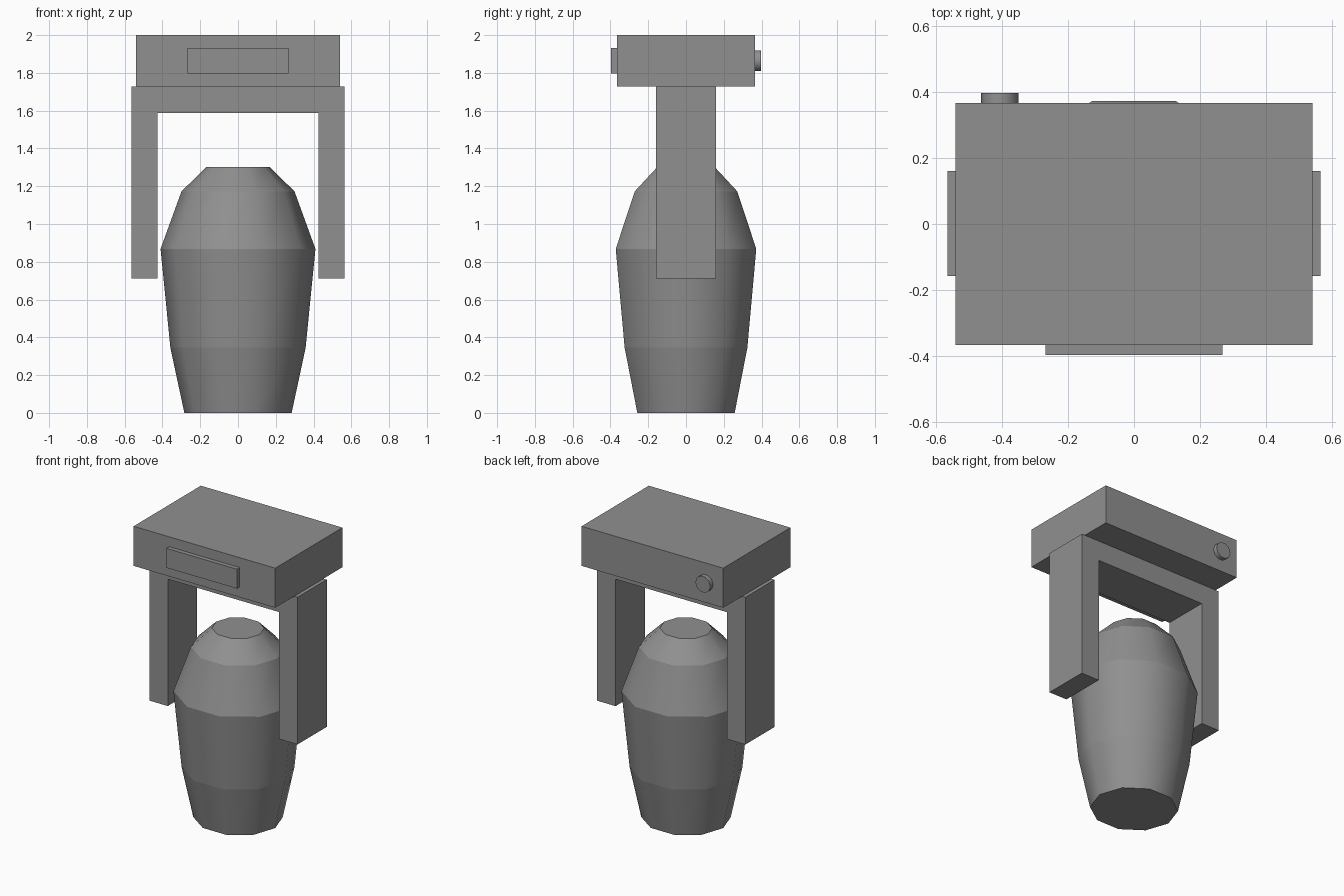
import bpy, bmesh
from math import cos, sin, pi, radians

if "Cube" in bpy.data.objects:
    bpy.data.objects.remove(bpy.data.objects["Cube"])

dark_grey = bpy.data.materials.new("dark_grey")
dark_grey.diffuse_color = (0.28, 0.28, 0.28, 1)
dark_grey.use_nodes = True
dark_grey.node_tree.nodes["Principled BSDF"].inputs["Base Color"].default_value = dark_grey.diffuse_color


def add_object(name, bm):
    bmesh.ops.recalc_face_normals(bm, faces=bm.faces)
    mesh = bpy.data.meshes.new(name)
    bm.to_mesh(mesh)
    bm.free()
    mesh.materials.append(dark_grey)
    obj = bpy.data.objects.new(name, mesh)
    bpy.context.collection.objects.link(obj)
    return obj


def smooth(obj, angle):
    bpy.ops.object.select_all(action='DESELECT')
    obj.select_set(True)
    bpy.context.view_layer.objects.active = obj
    bpy.ops.object.shade_smooth_by_angle(angle=radians(angle), keep_sharp_edges=True)


def box(name, lo, hi):
    bm = bmesh.new()
    bmesh.ops.create_cube(bm, size=1)
    for v in bm.verts:
        v.co = [(a + b) / 2 + c * (b - a) for a, b, c in zip(lo, hi, v.co)]
    return add_object(name, bm)


def extrude_y(name, outline, y0, y1):
    """Extrude an (x, z) outline from y0 to y1."""
    bm = bmesh.new()
    face = bm.faces.new([bm.verts.new((x, y0, z)) for x, z in outline])
    new = bmesh.ops.extrude_face_region(bm, geom=[face])["geom"]
    verts = [g for g in new if isinstance(g, bmesh.types.BMVert)]
    bmesh.ops.translate(bm, verts=verts, vec=(0, y1 - y0, 0))
    return add_object(name, bm)


def ring(radius, sides=10):
    return [(radius * cos(2 * pi * i / sides), radius * sin(2 * pi * i / sides))
            for i in range(sides)]


# Lamp head: slightly flattened ten-sided barrel, creased at every ring
profile = [(0.284, 0), (0.358, 0.345), (0.41, 0.868), (0.299, 1.173), (0.166, 1.303)]
bm = bmesh.new()
rings = [[bm.verts.new((x, y * 0.954, z)) for x, y in ring(r)] for r, z in profile]
for low, high in zip(rings, rings[1:]):
    for i in range(10):
        j = (i + 1) % 10
        bm.faces.new((low[i], low[j], high[j], high[i]))
bm.faces.new(rings[0][::-1])
bm.faces.new(rings[-1])
for edge in bm.edges:
    a, b = edge.verts
    edge.smooth = abs(a.co.z - b.co.z) > 0.01
smooth(add_object("lamp_head", bm), 40)

# Yoke: U-shaped bracket hanging from the base
half = [(0.565, 1.727), (0.565, 0.712), (0.425, 0.712), (0.425, 1.587)]
extrude_y("yoke", half + [(-x, z) for x, z in reversed(half)], -0.158, 0.16)

# Base housing with front display panel
box("base_housing", (-0.54, -0.366, 1.727), (0.54, 0.366, 2.0))
box("display_panel", (-0.268, -0.396, 1.798), (0.268, -0.36, 1.932))

# Cable socket on the back
socket = [(x - 0.406, z + 1.864) for x, z in ring(0.057)]
smooth(extrude_y("cable_socket", socket, 0.36, 0.396), 40)
